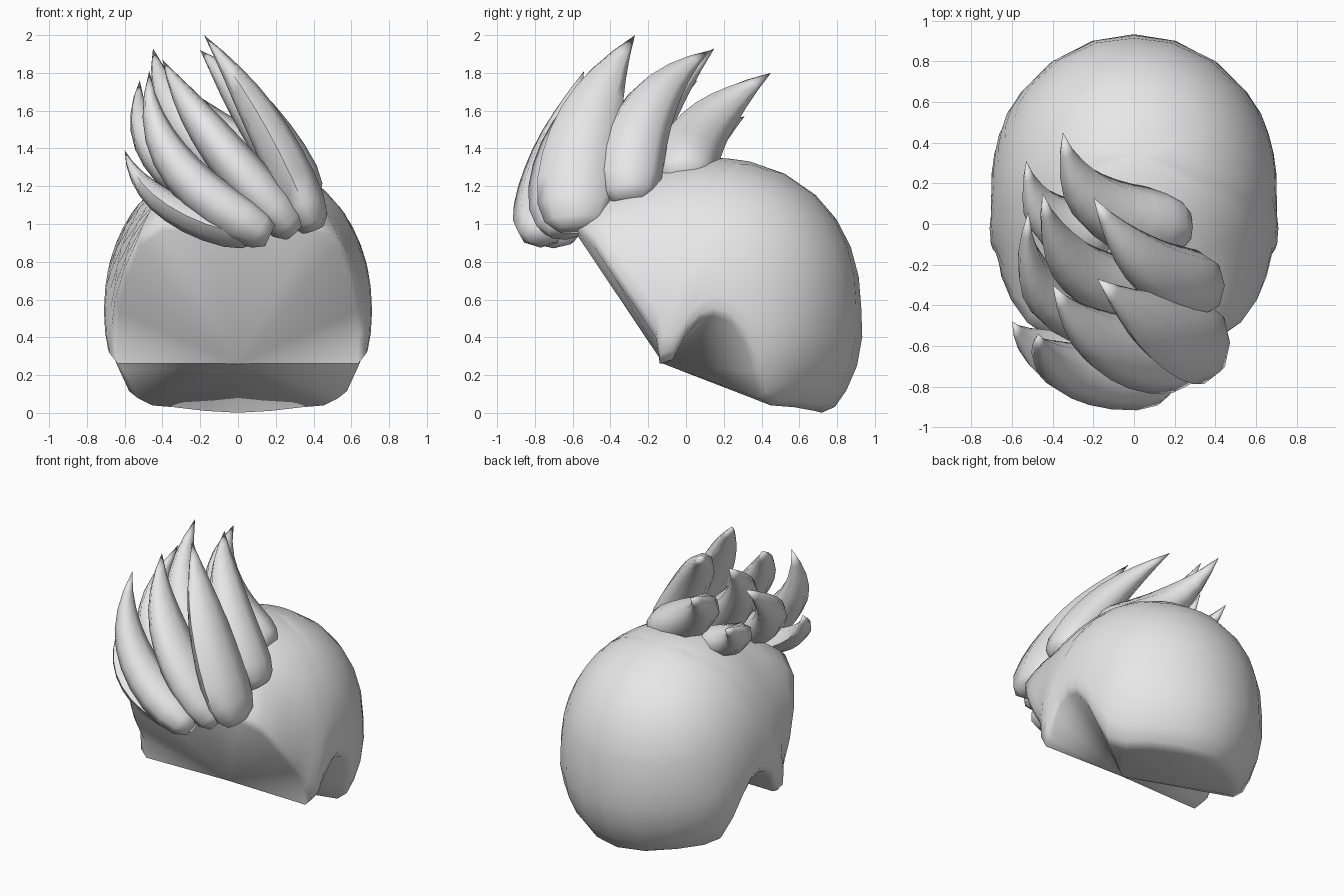
import bpy
import bmesh
from math import cos, sin, pi
from mathutils import Vector

if "Cube" in bpy.data.objects:
    bpy.data.objects.remove(bpy.data.objects["Cube"], do_unlink=True)

GREY = (0.8, 0.8, 0.8, 1)
mat = bpy.data.materials.new("hair_grey")
mat.use_nodes = True
mat.diffuse_color = GREY
for node in mat.node_tree.nodes:
    if node.type == 'BSDF_PRINCIPLED':
        node.inputs["Base Color"].default_value = GREY


def finish(name, bm, angle):
    bmesh.ops.recalc_face_normals(bm, faces=bm.faces[:])
    mesh = bpy.data.meshes.new(name)
    bm.to_mesh(mesh)
    bm.free()
    mesh.materials.append(mat)
    obj = bpy.data.objects.new(name, mesh)
    bpy.context.collection.objects.link(obj)
    bpy.ops.object.select_all(action='DESELECT')
    obj.select_set(True)
    bpy.context.view_layer.objects.active = obj
    bpy.ops.object.shade_smooth_by_angle(angle=angle)


def bridge(bm, a, b):
    n = len(a)
    for i in range(n):
        j = (i + 1) % n
        bm.faces.new((a[i], a[j], b[j], b[i]))


# Hair cap: rounded shell from the hairline to a pole, closed by a fan inside
CENTRE = Vector((0, 0.15, 0.58))
POLE = Vector((0, 0.25, 1)).normalized()
FAN_POINT = (0, -0.12, 0.26)
POWER = 2.1
STEPS = [0, .04, .1, .18, .27, .36, .46, .56, .66, .76, .88]
LIP = 0.965


def shell_radius(d):
    ry = 0.775 if d.y > 0 else 0.85
    s = sum(abs(c / r) ** POWER for c, r in zip(d, (0.7, ry, 0.77)))
    nape_bulge = 1 + 0.16 * max(0, -d.z) * max(0, d.y)
    return s ** (-1 / POWER) * nape_bulge


# Hairline: forehead, sideburn, ear arch, nape
half = [(0, -.62, .98), (.2, -.62, .98), (.41, -.6, .98), (.54, -.51, .89),
        (.61, -.39, .71), (.65, -.27, .54), (.66, -.17, .39), (.66, -.15, .25),
        (.67, -.08, .27), (.69, -.01, .4), (.7, .06, .48), (.7, .14, .51),
        (.7, .23, .48), (.68, .31, .37), (.63, .36, .21), (.55, .39, .06),
        (.47, .46, .02), (.35, .59, .01), (.18, .7, -.01), (0, .74, -.02)]
rim = half + [(-x, y, z) for x, y, z in half[-2:0:-1]]

bm = bmesh.new()
rings = []
for t in STEPS:
    blend = max(0, 1 - 2.5 * t)
    ring = []
    for p in rim:
        offset = Vector(p) - CENTRE
        d = offset.normalized()
        fit = offset.length / shell_radius(d)
        angle = d.angle(POLE)
        v = (d * sin((1 - t) * angle) + POLE * sin(t * angle)) / sin(angle)
        r = shell_radius(v) * (1 + (fit - 1) * blend)
        if t == 0:
            r *= LIP
        ring.append(bm.verts.new(CENTRE + v * r))
    rings.append(ring)
for a, b in zip(rings, rings[1:]):
    bridge(bm, a, b)
top = bm.verts.new(CENTRE + POLE * shell_radius(POLE))
inner = bm.verts.new(FAN_POINT)
for i in range(len(rim)):
    j = (i + 1) % len(rim)
    bm.faces.new((rings[-1][i], rings[-1][j], top))
    bm.faces.new((rings[0][j], rings[0][i], inner))
finish("hair_cap", bm, 1.1)

# Swept spikes: thick locks along a curve, rounded root and sharp tip
TIMES = [0, .04, .12, .23, .34, .45, .56, .67, .78, .89]
TAPER = [.55, .88, 1.07, 1.1, 1.06, .98, .87, .71, .5, .26]
SIDES = 8


def spike(name, base, bend, tip, width, thick):
    base, bend, tip = Vector(base), Vector(bend), Vector(tip)
    bm = bmesh.new()
    loops = []
    for t, size in zip(TIMES, TAPER):
        c = base * (1 - t) ** 2 + bend * 2 * t * (1 - t) + tip * t * t
        tangent = ((bend - base) * (1 - t) + (tip - bend) * t).normalized()
        across = Vector((0, 1, 0))
        across = (across - tangent * across.dot(tangent)).normalized()
        out = tangent.cross(across)
        loops.append([bm.verts.new(c + across * cos(a) * width * size
                                   + out * sin(a) * thick * size)
                      for a in (2 * pi * i / SIDES for i in range(SIDES))])
    for a, b in zip(loops, loops[1:]):
        bridge(bm, a, b)
    bm.faces.new(loops[0])
    end = bm.verts.new(tip)
    for i in range(SIDES):
        bm.faces.new((loops[-1][i], loops[-1][(i + 1) % SIDES], end))
    finish(name, bm, 1.2)


spike("front_spike_left", (.4, -.58, .97), (.18, -.62, 1.55), (-.18, -.27, 2.0), .19, .11)
spike("front_spike_middle", (.3, -.64, .96), (-.2, -.71, 1.48), (-.4, -.3, 1.87), .17, .115)
spike("front_spike_right", (.17, -.77, .94), (-.5, -.77, 1.25), (-.47, -.54, 1.81), .14, .115)
spike("low_spike_right", (.08, -.7, .93), (-.5, -.72, 1.05), (-.6, -.48, 1.39), .14, .08)
spike("crown_spike_left", (.38, -.3, 1.12), (.07, -.33, 1.66), (-.2, .13, 1.92), .16, .12)
spike("crown_spike_middle", (.08, -.35, 1.2), (-.38, -.32, 1.5), (-.45, .15, 1.93), .15, .12)
spike("crown_spike_right", (-.1, -.45, 1.13), (-.58, -.45, 1.35), (-.52, .06, 1.76), .14, .1)
spike("back_spike_left", (.26, -.01, 1.25), (-.3, -.02, 1.5), (-.35, .45, 1.8), .16, .13)
spike("back_spike_right", (-.12, -.05, 1.24), (-.5, -.07, 1.33), (-.53, .31, 1.57), .14, .1)
